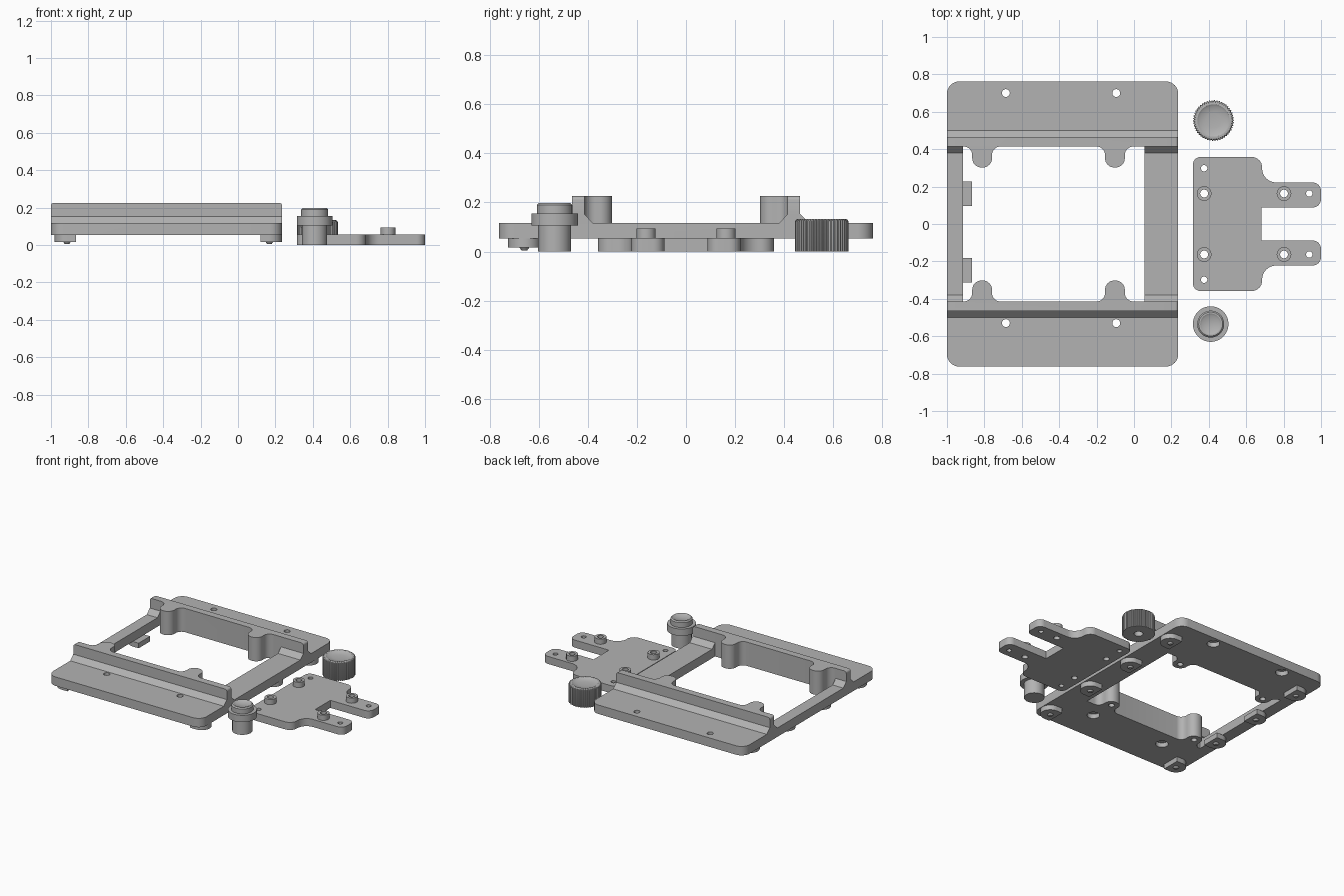
import bpy, bmesh, math
from mathutils import Vector

if "Cube" in bpy.data.objects:
    bpy.data.objects.remove(bpy.data.objects["Cube"])

grey = bpy.data.materials.new("matte grey")
grey.diffuse_color = (0.45, 0.45, 0.45, 1)
grey.use_nodes = True
grey.node_tree.nodes["Principled BSDF"].inputs["Base Color"].default_value = grey.diffuse_color


def finish(name, bm):
    bmesh.ops.recalc_face_normals(bm, faces=bm.faces)
    me = bpy.data.meshes.new(name)
    bm.to_mesh(me)
    bm.free()
    me.materials.append(grey)
    ob = bpy.data.objects.new(name, me)
    bpy.context.collection.objects.link(ob)
    return ob


def smooth(ob):
    bpy.ops.object.select_all(action='DESELECT')
    ob.select_set(True)
    bpy.context.view_layer.objects.active = ob
    bpy.ops.object.shade_smooth_by_angle(angle=math.radians(30))


def rounded(points, n=8):
    """Outline from (x, y, corner radius) points."""
    out = []
    for i, (x, y, r) in enumerate(points):
        p = Vector((x, y))
        if r == 0:
            out.append(p)
            continue
        a = (Vector(points[i - 1][:2]) - p).normalized()
        b = (Vector(points[(i + 1) % len(points)][:2]) - p).normalized()
        centre = p + (a + b) * r          # right-angled corners
        for k in range(n + 1):
            t = k / n * math.pi / 2
            out.append(centre - b * r * math.cos(t) - a * r * math.sin(t))
    return out


def prism(name, outline, lo, hi, axis='z'):
    """Extrude an outline along an axis (outline is xy, yz or xz)."""
    place = {'z': lambda p, h: (p[0], p[1], h),
             'x': lambda p, h: (h, p[0], p[1]),
             'y': lambda p, h: (p[0], h, p[1])}[axis]
    bm = bmesh.new()
    face = bm.faces.new([bm.verts.new(place(p, lo)) for p in outline])
    ext = bmesh.ops.extrude_face_region(bm, geom=[face])
    shift = Vector(place((0, 0), hi - lo))
    bmesh.ops.translate(bm, vec=shift, verts=[v for v in ext['geom'] if isinstance(v, bmesh.types.BMVert)])
    return finish(name, bm)


def disc(name, x, y, r, lo, hi, n=32):
    return prism(name, [(x + r * math.cos(2 * math.pi * k / n), y + r * math.sin(2 * math.pi * k / n))
                        for k in range(n)], lo, hi)


def combine(ob, tool, op='DIFFERENCE'):
    mod = ob.modifiers.new("combine", 'BOOLEAN')
    mod.operation, mod.solver, mod.object = op, 'EXACT', tool
    bpy.context.view_layer.objects.active = ob
    bpy.ops.object.modifier_apply(modifier=mod.name)
    bpy.data.objects.remove(tool)


def lathe(name, x, y, profile, n=64, groove=0, groove_r=9):
    """Revolve (radius, z) points; wide rings can carry knurl grooves."""
    bm = bmesh.new()
    rings = []
    for r, z in profile:
        if r == 0:
            rings.append([bm.verts.new((x, y, z))])
            continue
        ring = []
        for k in range(n):
            q = r - (groove if r > groove_r and k % 4 > 1 else 0)
            a = 2 * math.pi * k / n
            ring.append(bm.verts.new((x + q * math.cos(a), y + q * math.sin(a), z)))
        rings.append(ring)
    for a, b in zip(rings, rings[1:]):
        for k in range(n):
            quad = [a[k % len(a)], a[(k + 1) % len(a)], b[(k + 1) % len(b)], b[k % len(b)]]
            bm.faces.new(list(dict.fromkeys(quad)))
    return finish(name, bm)


# Frame: plate with two raised rails, extruded along x
W, L, R, Z0, Z1, Z2 = 0.762, -1.0, 0.236, 0.052, 0.117, 0.225
half = [(0.465, Z2), (0.465, 0.152), (0.5, Z1), (W, Z1), (W, Z0)]
frame = prism("frame", half + [(-y, z) for y, z in reversed(half)], L, R, 'x')
combine(frame, prism("corner_tool", rounded([(L, -W, .065), (R, -W, .065), (R, W, .065), (L, W, .065)]),
                     0, 0.3), 'INTERSECT')
combine(frame, prism("rail_end_tool", rounded([(L, 0, 0), (R, 0, 0), (R, Z2, .015), (L, Z2, .015)], 4),
                     -1, 1, 'y'), 'INTERSECT')

# Opening with four rounded lugs
xa, xb, yi, yl = -0.914, 0.056, 0.414, 0.302
side = [(xb, yi, 0)]
for c in (-0.102, -0.812):
    side += [(c + .053, yi, .045), (c + .053, yl, .05), (c - .053, yl, .05), (c - .053, yi, .045)]
side.append((xa, yi, 0))
opening = rounded(side + [(x, -y, r) for x, y, r in reversed(side)])
combine(frame, prism("opening_tool", opening, 0, 0.4))

# Low side bars between the rails, chamfered at the rail feet
channel = [(-0.38, Z1), (0.38, Z1), (yi, 0.152), (yi, 0.4), (-yi, 0.4), (-yi, 0.152)]
combine(frame, prism("channel_tool", channel, L - 0.1, xa + .0005, 'x'))
combine(frame, prism("channel_tool", channel, xb - .0005, R + 0.1, 'x'))

# Screw holes with wide recesses underneath, and blind lug holes
for x in (-0.685, -0.095):
    for y in (0.70, -0.53):
        combine(frame, disc("hole_tool", x, y, 0.021, 0, 0.3))
        combine(frame, disc("recess_tool", x, y, 0.042, 0, 0.085))
for x in (-0.102, -0.812):
    for y in (-0.352, 0.352):
        combine(frame, disc("blind_tool", x, y, 0.02, 0, 0.15, 24))
smooth(frame)

# D-shaped feet with a small nub, flat side inward
for cx, s in ((-0.914, -1), (0.168, 1)):
    for cy in (-0.658, -0.248, 0.162, 0.572):
        arc = [(cx + s * .066 * math.cos(t), cy + .066 * math.sin(t))
               for t in (math.pi * (k / 20 - .5) for k in range(21))]
        foot = prism("foot", arc + [(cx - s * .047, cy + .066), (cx - s * .047, cy - .066)], 0.016, Z0 + .001)
        smooth(foot)
        smooth(lathe("foot_nub", cx, cy, [(0, .005), (.012, .005), (.021, .017), (0, .017)], 20))

# Mounting plate with two arms
T = 0.055
top = [(0.315, 0.358, .04), (0.685, 0.358, .055), (0.685, 0.222, .075), (1.0, 0.222, .045),
       (1.0, 0.088, .045), (0.682, 0.088, 0)]
plate = prism("mounting_plate", rounded(top + [(x, -y, r) for x, y, r in reversed(top)]), 0, T)
for s in (-1, 1):
    for x in (0.375, 0.802):
        combine(plate, disc("boss_tool", x, s * .163, 0.039, 0.03, 0.093), 'UNION')
        combine(plate, disc("hole_tool", x, s * .163, 0.021, -0.1, 0.2))
    for x, y in ((0.937, .163), (0.375, .298)):
        combine(plate, disc("hole_tool", x, s * y, 0.017, -0.1, 0.2, 24))
smooth(plate)

# Knurled knob with dished top and bored underside
smooth(lathe("knurled_knob", 0.425, 0.553,
             [(0, .08), (.03, .08), (.03, 0), (.109, 0), (.109, .122), (.106, .129), (.098, .133), (.086, .133),
              (.075, .126), (.04, .121), (0, .12)], 200, 0.005, 0.105))

# Flanged button with dished top
smooth(lathe("flanged_button", 0.41, -0.535,
             [(0, 0), (.067, 0), (.067, .105), (.095, .105), (.095, .155), (.072, .155), (.072, .19), (.064, .198),
              (.056, .198), (.046, .192), (0, .188)]))
